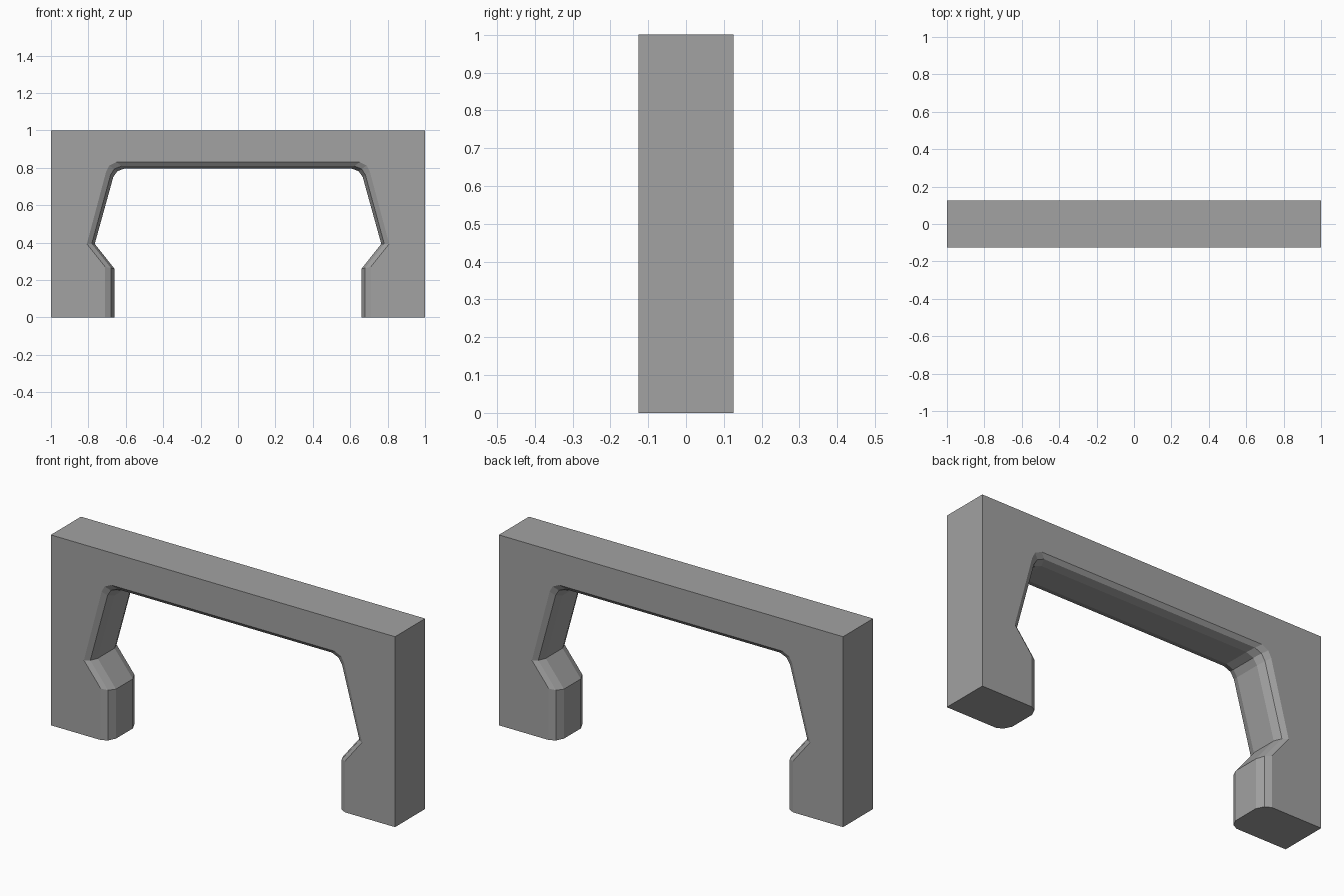
import bpy
import bmesh

default_cube = bpy.data.objects.get("Cube")
if default_cube:
    bpy.data.objects.remove(default_cube, do_unlink=True)

HALF_DEPTH = 0.125

# Half outline of the opening, foot to beam: at the faces and at mid depth
face_path = [(0.71, 0), (0.71, 0.27), (0.808, 0.393), (0.705, 0.78), (0.688, 0.812), (0.65, 0.83)]
core_path = [(0.66, 0), (0.66, 0.26), (0.766, 0.393), (0.667, 0.75), (0.645, 0.782), (0.605, 0.797)]

# Rounded edge section: blend from face path to core path, and depth
half_section = [(0, -HALF_DEPTH), (0.62, -0.109), (1, -0.07)]
section = half_section + [(t, -y) for t, y in reversed(half_section)]


def mirrored(path):
    return path + [(-x, z) for x, z in reversed(path)]


def blended(t):
    return mirrored([(a[0] + (b[0] - a[0]) * t, a[1] + (b[1] - a[1]) * t)
                     for a, b in zip(face_path, core_path)])


bm = bmesh.new()
rows = [[bm.verts.new((x, y, z)) for x, z in blended(t)] for t, y in section]

# Underside of the arch with its rounded edges
for lower, upper in zip(rows, rows[1:]):
    for i in range(len(lower) - 1):
        bm.faces.new((lower[i], lower[i + 1], upper[i + 1], upper[i]))

# Square outer frame: front and back faces, sides and top
corners = [(-1, 0), (-1, 1), (1, 1), (1, 0)]
front, back = [[bm.verts.new((x, y, z)) for x, z in corners]
               for y in (-HALF_DEPTH, HALF_DEPTH)]
bm.faces.new(rows[0] + front)
bm.faces.new(rows[-1] + back)
for i in range(3):
    bm.faces.new((front[i], front[i + 1], back[i + 1], back[i]))

# Soles of the two legs
for path_end, corner in ((0, 3), (-1, 0)):
    bm.faces.new([row[path_end] for row in rows] + [back[corner], front[corner]])

bmesh.ops.recalc_face_normals(bm, faces=bm.faces)
mesh = bpy.data.meshes.new("arch_frame")
bm.to_mesh(mesh)
bm.free()

grey = bpy.data.materials.new("plain_grey")
grey.use_nodes = True
colour = (0.36, 0.36, 0.36, 1)
grey.diffuse_color = colour
grey.node_tree.nodes["Principled BSDF"].inputs["Base Color"].default_value = colour
mesh.materials.append(grey)

arch = bpy.data.objects.new("arch_frame", mesh)
bpy.context.collection.objects.link(arch)
